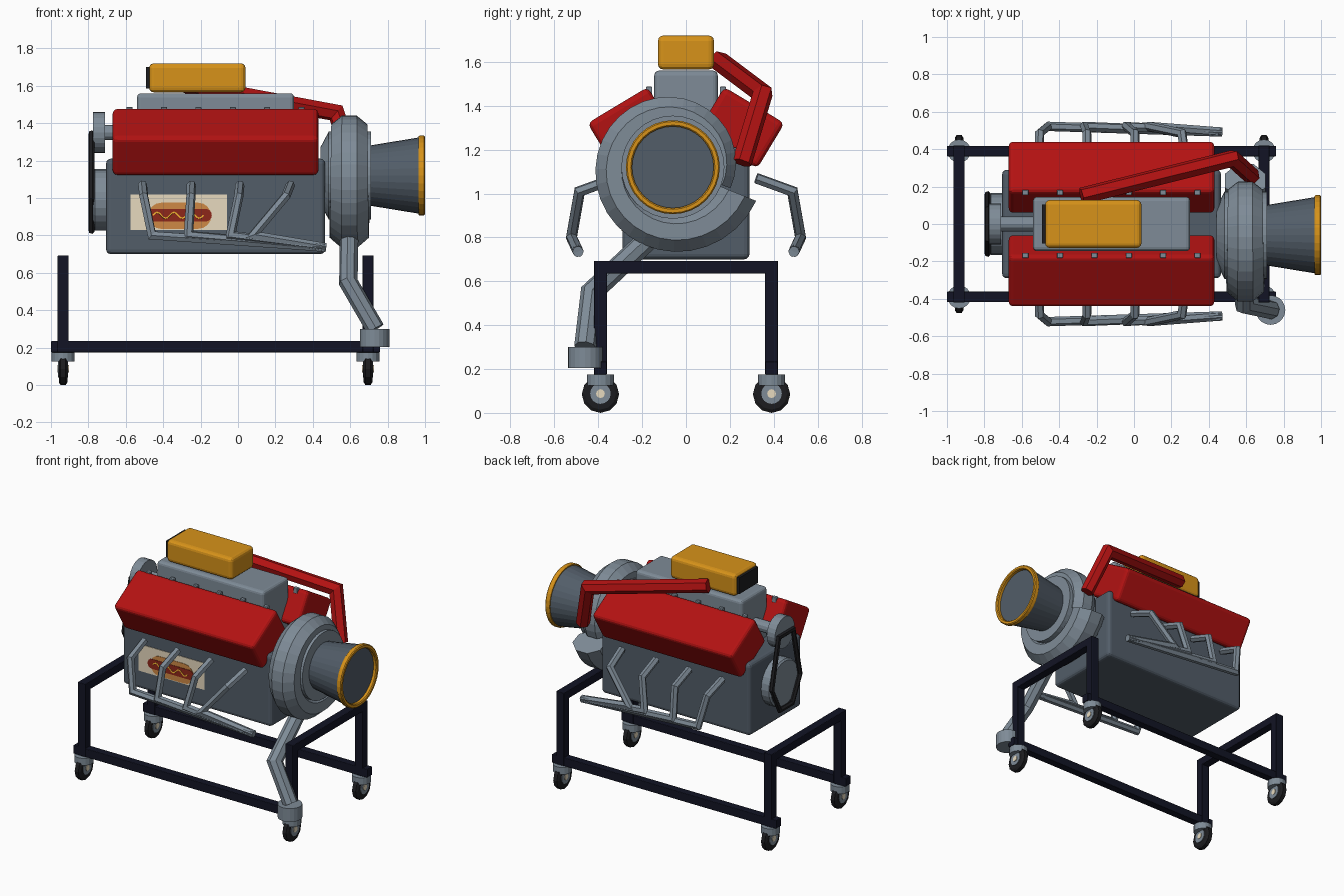
import bpy, bmesh
from math import sin, cos, pi, radians
from mathutils import Vector, Matrix

if "Cube" in bpy.data.objects:
    bpy.data.objects.remove(bpy.data.objects["Cube"])


def mat(name, rgb):
    m = bpy.data.materials.new(name)
    m.diffuse_color = (*rgb, 1)
    m.use_nodes = True
    m.node_tree.nodes["Principled BSDF"].inputs["Base Color"].default_value = m.diffuse_color
    return m


SLATE = mat("slate", (0.085, 0.11, 0.14))
STEEL = mat("steel", (0.21, 0.26, 0.31))
RED = mat("red", (0.45, 0.006, 0.006))
ORANGE = mat("orange", (0.68, 0.29, 0.01))
NAVY = mat("navy", (0.006, 0.007, 0.018))
BLACK = mat("black", (0.012, 0.012, 0.014))
CREAM = mat("cream", (0.80, 0.70, 0.52))
BUN = mat("bun", (0.62, 0.25, 0.06))
SAUSAGE = mat("sausage", (0.27, 0.02, 0.01))
MUSTARD = mat("mustard", (0.85, 0.45, 0.03))


def finish(name, bm, m):
    bmesh.ops.recalc_face_normals(bm, faces=bm.faces)
    me = bpy.data.meshes.new(name)
    bm.to_mesh(me)
    bm.free()
    me.materials.append(m)
    ob = bpy.data.objects.new(name, me)
    bpy.context.collection.objects.link(ob)
    return ob


def box(name, lo, hi, m, bevel=0.0, tilt=0.0):
    lo, hi = Vector(lo), Vector(hi)
    bm = bmesh.new()
    bmesh.ops.create_cube(bm, size=1, matrix=Matrix.Diagonal((*(hi - lo), 1)))
    if bevel:
        bmesh.ops.bevel(bm, geom=bm.edges[:], offset=bevel, segments=3,
                        profile=0.5, affect='EDGES')
    bm.transform(Matrix.Translation((lo + hi) / 2) @ Matrix.Rotation(tilt, 4, 'X'))
    return finish(name, bm, m)


def loft(name, rings, m):
    """Skin a list of equal-length point rings and cap both ends."""
    bm = bmesh.new()
    vs = [[bm.verts.new(p) for p in r] for r in rings]
    n = len(vs[0])
    for a, b in zip(vs, vs[1:]):
        for i in range(n):
            bm.faces.new((a[i], a[(i + 1) % n], b[(i + 1) % n], b[i]))
    bm.faces.new(vs[0])
    bm.faces.new(vs[-1])
    return finish(name, bm, m)


def tube(name, path, r, m, n=6):
    """Mitred pipe along straight segments."""
    p = [Vector(q) for q in path]
    d = (p[1] - p[0]).normalized()
    u = d.orthogonal().normalized()
    v = d.cross(u)
    rings = [[p[0] + r * (u * cos(2 * pi * k / n) + v * sin(2 * pi * k / n)) for k in range(n)]]
    for i in range(1, len(p)):
        d = (p[i] - p[i - 1]).normalized()
        nrm = d + (p[i + 1] - p[i]).normalized() if i + 1 < len(p) else d
        rings.append([q + d * ((p[i] - q).dot(nrm) / d.dot(nrm)) for q in rings[-1]])
    return loft(name, rings, m)


def lathe_x(name, profile, y, z, m, n=32):
    return loft(name, [[(x, y + r * cos(2 * pi * k / n), z + r * sin(2 * pi * k / n))
                        for k in range(n)] for x, r in profile], m)


def capsule(name, x0, x1, z, r, y, m):
    """Thin flat rounded bar lying on the block's front side."""
    pts = [(x1 - r + r * cos(a), z + r * sin(a)) for a in [pi * (k / 8 - .5) for k in range(9)]]
    pts += [(x0 + r - r * cos(a), z - r * sin(a)) for a in [pi * (k / 8 - .5) for k in range(9)]]
    return loft(name, [[(px, yy, pz) for px, pz in pts] for yy in (-0.285, y)], m)


# Engine block, valve covers, intake
box("engine_block", (-0.705, -0.29, 0.70), (0.465, 0.29, 1.21), SLATE, 0.025)
for s, side in ((-1, "front"), (1, "back")):
    box(f"{side}_valve_cover", (-0.67, s * .25 - .16, 1.18), (0.43, s * .25 + .16, 1.42),
        RED, 0.025, -s * radians(31))
    for i in range(6):
        x = -0.58 + i * 0.184
        box(f"{side}_cover_bolt_{i + 1}", (x - .016, s * .168 - .014, 1.45),
            (x + .016, s * .168 + .014, 1.487), STEEL, 0.004)
box("intake_plenum", (-0.54, -0.145, 1.18), (0.30, 0.145, 1.56), STEEL, 0.022)
box("air_scoop", (-0.475, -0.128, 1.565), (0.04, 0.128, 1.72), ORANGE, 0.025)
box("scoop_mouth", (-0.492, -0.105, 1.585), (-0.465, 0.105, 1.70), BLACK)

# Exhaust headers: four primaries per side meeting at one outlet
for s, side in ((-1, "front"), (1, "back")):
    for i, (a, b) in enumerate(((-.51, -.46), (-.25, -.265), (.01, -.04), (.28, .08))):
        c = a + (b - a) * .12
        tube(f"{side}_header_{i + 1}", [(a, s * .32, 1.07), (c, s * .485, 1.01),
             (b, s * .522, .80), (.47, s * .492, .735)], 0.025, STEEL)

# Turbocharger: spiral housing, core and flared inlet
TY, TZ, TX = -0.06, 1.12, 0.595
rings = []
for k in range(33):
    t = k / 32
    th = radians(-20 + 358 * t)
    C, rr, rx = .21 + .105 * t, .07 + .025 * t, .09 + .018 * t
    ring = []
    for j in range(8):
        a = 2 * pi * (j + .5) / 8
        R = C + rr * cos(a) / cos(pi / 8)
        ring.append((TX + rx * sin(a) / cos(pi / 8), TY + R * cos(th), TZ + R * sin(th)))
    rings.append(ring)
loft("turbo_volute", rings, STEEL)
lathe_x("turbo_core", [(.44, .15), (.485, .235), (.712, .235)], TY, TZ, STEEL)
lathe_x("turbo_inlet", [(.70, .16), (.975, .205)], TY, TZ, SLATE)
lip = lathe_x("inlet_lip", [(.975, .186), (.965, .19), (.965, .21), (.972, .214),
              (.994, .214), (1.0, .208), (1.0, .192), (.994, .186), (.972, .186)], TY, TZ, ORANGE)

# Boost pipe from scoop to turbo, and downpipe with its flange
tube("boost_pipe", [(-.28, .15, 1.605), (.525, .35, 1.455), (.63, .255, 1.14)], .046, RED)
tube("downpipe", [(.595, -.12, .84), (.59, -.43, .55), (.735, -.46, .30)], .05, STEEL, 8)
bm = bmesh.new()
bmesh.ops.create_cone(bm, cap_ends=True, segments=20, radius1=.079, radius2=.079, depth=.095,
                      matrix=Matrix.Translation((.73, -.46, .252)))
finish("downpipe_flange", bm, STEEL)

# Pulleys and belt
lathe_x("crank_pulley", [(-.775, .155), (-.765, .165), (-.69, .165)], 0, .99, STEEL, 24)
lathe_x("upper_pulley", [(-.775, .11), (-.71, .11)], 0, 1.35, STEEL, 24)
lathe_x("upper_pulley_shaft", [(-.72, .04), (-.52, .04)], 0, 1.35, STEEL, 12)
tube("drive_belt", [(-.783, y, z) for y, z in ((0, .825), (.07, .825), (.158, 1.0), (.08, 1.345),
     (-.08, 1.345), (-.158, 1.0), (-.07, .825), (0, .825))], .017, BLACK)

# Flat food picture on the front side
box("picture_panel", (-.575, -.294, .83), (-.058, -.28, 1.02), CREAM)
capsule("picture_bun", -.48, -.143, .905, .07, -.297, BUN)
capsule("picture_sausage", -.50, -.14, .908, .034, -.300, SAUSAGE)
tube("picture_mustard", [(-.455 + .27 * k / 24, -.300, .907 + .016 * sin(k * pi / 4))
     for k in range(25)], .005, MUSTARD, 4)

# Rolling stand
XS, YS = (-.935, .695), .39
for s, side in ((-1, "front"), (1, "back")):
    box(f"{side}_rail", (-1.0, s * YS - .028, .175), (.76, s * YS + .028, .235), NAVY, .004)
for x, end in zip(XS, ("left", "right")):
    box(f"{end}_crossbar", (x - .03, -.42, .635), (x + .03, .42, .692), NAVY, .004)
    for s, side in ((-1, "front"), (1, "back")):
        y, tag = s * YS, f"{end}_{side}"
        box(f"{tag}_post", (x - .03, y - .03, .175), (x + .03, y + .03, .66), NAVY, .004)
        # Caster: swivel, wheel, hub, axle cap
        bm = bmesh.new()
        bmesh.ops.create_cone(bm, cap_ends=True, segments=16, radius1=.062, radius2=.062,
                              depth=.05, matrix=Matrix.Translation((x, y, .15)))
        finish(f"{tag}_swivel", bm, STEEL)
        lathe_x(f"{tag}_wheel", [(x - .023, .07), (x - .014, .085), (x + .014, .085),
                (x + .023, .07)], y, .085, BLACK, 12)
        lathe_x(f"{tag}_hub", [(x - .027, .047), (x + .027, .047)], y, .088, STEEL, 16)
        lathe_x(f"{tag}_axle", [(x - .031, .02), (x + .031, .02)], y, .088, CREAM, 12)

# Close the inlet lip ring (remove its flat caps) and shade curved parts
bm = bmesh.new()
bm.from_mesh(lip.data)
bmesh.ops.delete(bm, geom=[f for f in bm.faces if len(f.verts) > 4], context='FACES_ONLY')
ends = [e for e in bm.edges if e.is_boundary]
bmesh.ops.bridge_loops(bm, edges=ends)
bmesh.ops.recalc_face_normals(bm, faces=bm.faces)
bm.to_mesh(lip.data)
bm.free()
